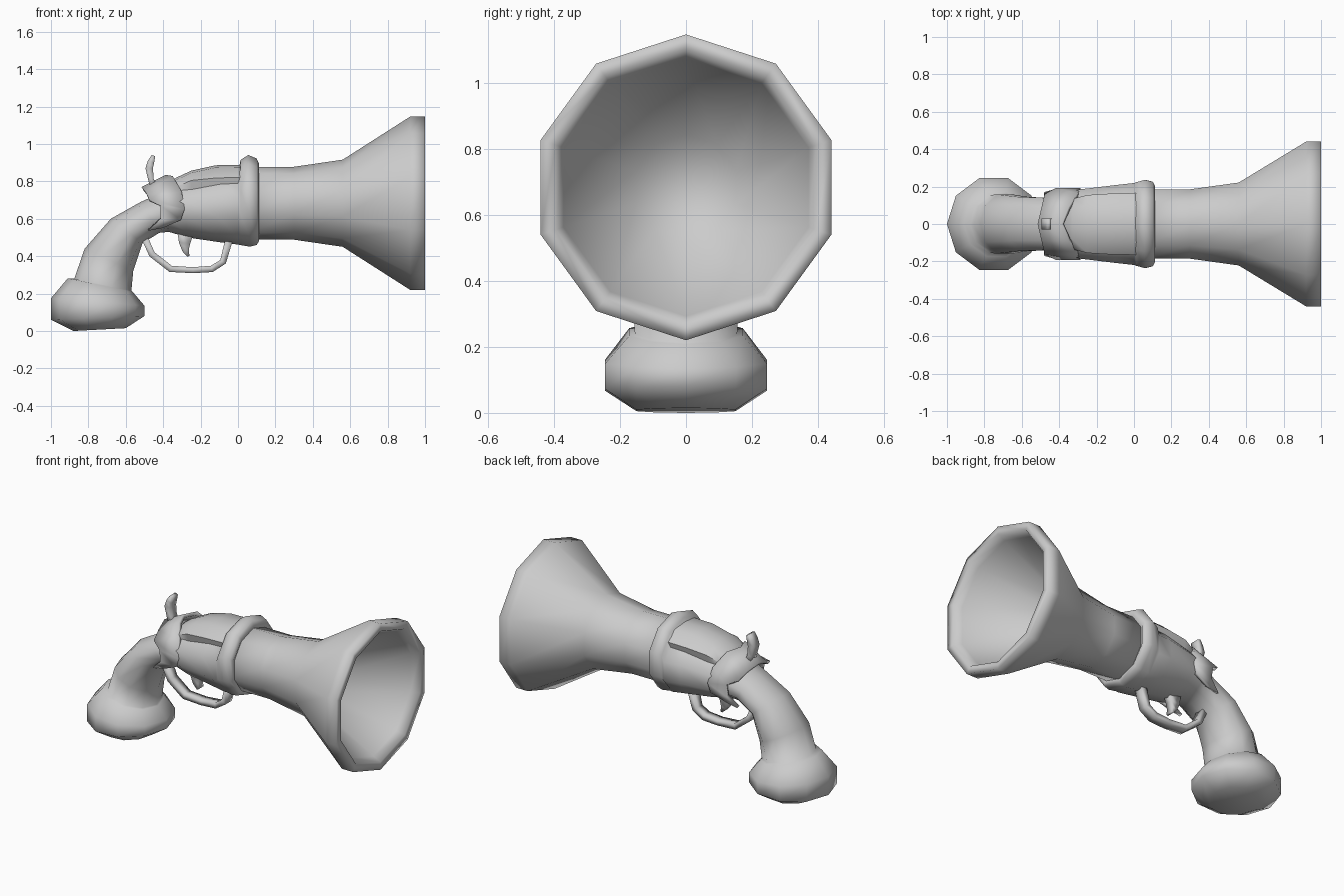
import bpy, bmesh, math
from mathutils import Vector

if "Cube" in bpy.data.objects:
    bpy.data.objects.remove(bpy.data.objects["Cube"])

SIDES = 10
S72 = math.sin(math.radians(72))


def finish(name, bm, angle=60):
    bmesh.ops.recalc_face_normals(bm, faces=bm.faces[:])
    me = bpy.data.meshes.new(name)
    bm.to_mesh(me)
    bm.free()
    ob = bpy.data.objects.new(name, me)
    bpy.context.collection.objects.link(ob)
    bpy.ops.object.select_all(action='DESELECT')
    ob.select_set(True)
    bpy.context.view_layer.objects.active = ob
    bpy.ops.object.shade_smooth_by_angle(angle=math.radians(angle))
    return ob


def skin(name, rings, angle=60):
    """Bridge a list of rings and cap both ends."""
    bm = bmesh.new()
    vs = [[bm.verts.new(p) for p in r] for r in rings]
    n = len(vs[0])
    for a, b in zip(vs, vs[1:]):
        for k in range(n):
            bm.faces.new((a[k], a[(k + 1) % n], b[(k + 1) % n], b[k]))
    bm.faces.new(vs[0])
    bm.faces.new(vs[-1])
    return finish(name, bm, angle)


def loft(name, sections, angle=60):
    """Sections: top x, z, bottom x, z, half width; ten-sided ovals."""
    rings = []
    for tx, tz, bx, bz, hw in sections:
        ring = []
        for k in range(SIDES):
            a = 2 * math.pi * k / SIDES
            c = math.cos(a) / 2
            ring.append(((tx + bx) / 2 + (tx - bx) * c, hw / S72 * math.sin(a),
                         (tz + bz) / 2 + (tz - bz) * c))
        rings.append(ring)
    return skin(name, rings, angle)


def lathe(name, profile, cz, angle=60):
    """Profile of (x, radius) turned round the x direction at height cz."""
    return loft(name, [(x, cz + r, x, cz - r, r * S72) for x, r in profile], angle)


def bar(name, path, width):
    """Rectangular bar along (x, z, thickness) points."""
    pts = [Vector((p[0], p[1])) for p in path]
    rings = []
    for i, p in enumerate(pts):
        d = (pts[min(i + 1, len(pts) - 1)] - pts[max(i - 1, 0)]).normalized()
        o = Vector((-d.y, d.x)) * path[i][2] / 2
        rings.append([((p + s * o).x, y * width / 2, (p + s * o).y)
                      for s, y in ((1, -1), (1, 1), (-1, 1), (-1, -1))])
    return skin(name, rings, 120)


# Flared barrel with hollow mouth
lathe("barrel", [(0.06, .195), (0.3, .195), (0.56, .233), (0.92, .463), (1.0, .463),
                 (1.0, .415), (0.95, .39), (0.54, .16)], .683, 180)

# Collar, body, curved grip and butt knob in one smooth skin
loft("body_and_grip", [
    (.105, .87, .105, .495, .19), (.112, .895, .112, .48, .205), (.10, .922, .10, .46, .226),
    (.055, .941, .065, .451, .236), (.014, .915, .014, .459, .224), (.0, .85, .0, .462, .219),
    (-.1, .85, -.1, .475, .208), (-.3, .805, -.27, .50, .185),
    (-.42, .735, -.37, .53, .155), (-.52, .69, -.42, .525, .14), (-.68, .60, -.51, .47, .145),
    (-.82, .44, -.56, .32, .158), (-.875, .28, -.57, .215, .155), (-.91, .282, -.562, .208, .172),
    (-1.0, .175, -.5, .135, .245), (-1.0, .06, -.5, .08, .245), (-.88, .0, -.6, .015, .15)], 100)

# Raised plate on top of the body: x, edge height, top height, half width
rings = []
for x, ze, zt, w in [(-.38, .76, .785, .08), (-.33, .77, .82, .135), (-.25, .805, .857, .155),
                     (-.12, .818, .886, .163), (.018, .822, .888, .165)]:
    side = [(w * .9, ze - .06), (w, ze), (w * .6, zt - .012)]
    rings.append([(x, y, z) for y, z in side] + [(x, 0, zt)]
                 + [(x, -y, z) for y, z in side[::-1]])
skin("top_plate", rings)

# Saddle-shaped lock band: front x, z, rear x, z, y on one side, mirrored
half = [(-.38, .825, -.51, .76, 0), (-.345, .82, -.49, .735, .085),
        (-.30, .74, -.475, .70, .155), (-.285, .65, -.415, .67, .182),
        (-.305, .595, -.415, .60, .178), (-.40, .555, -.48, .54, .16)]
rows = [(a, b, c, d, -y) for a, b, c, d, y in half[:0:-1]] + half
bm = bmesh.new()
pairs = [(bm.verts.new((a, y, b)), bm.verts.new((c, y, d))) for a, b, c, d, y in rows]
for p, q in zip(pairs, pairs[1:]):
    bm.faces.new((p[0], q[0], q[1], p[1]))
band = finish("lock_band", bm)
mod = band.modifiers.new("thickness", 'SOLIDIFY')
mod.thickness = .022
mod.offset = 0

# Hammer, trigger and trigger guard
bar("hammer", [(-.445, .75, .04), (-.465, .81, .03), (-.475, .87, .04),
               (-.465, .905, .035), (-.452, .938, .02)], .06)
bar("trigger", [(-.28, .53, .09), (-.285, .47, .06), (-.28, .43, .035), (-.265, .40, .012)], .05)
bar("trigger_guard", [(-.50, .50, .035), (-.46, .41, .035), (-.36, .332, .035), (-.24, .325, .032),
                      (-.14, .332, .035), (-.08, .37, .035), (-.05, .48, .04)], .06)
